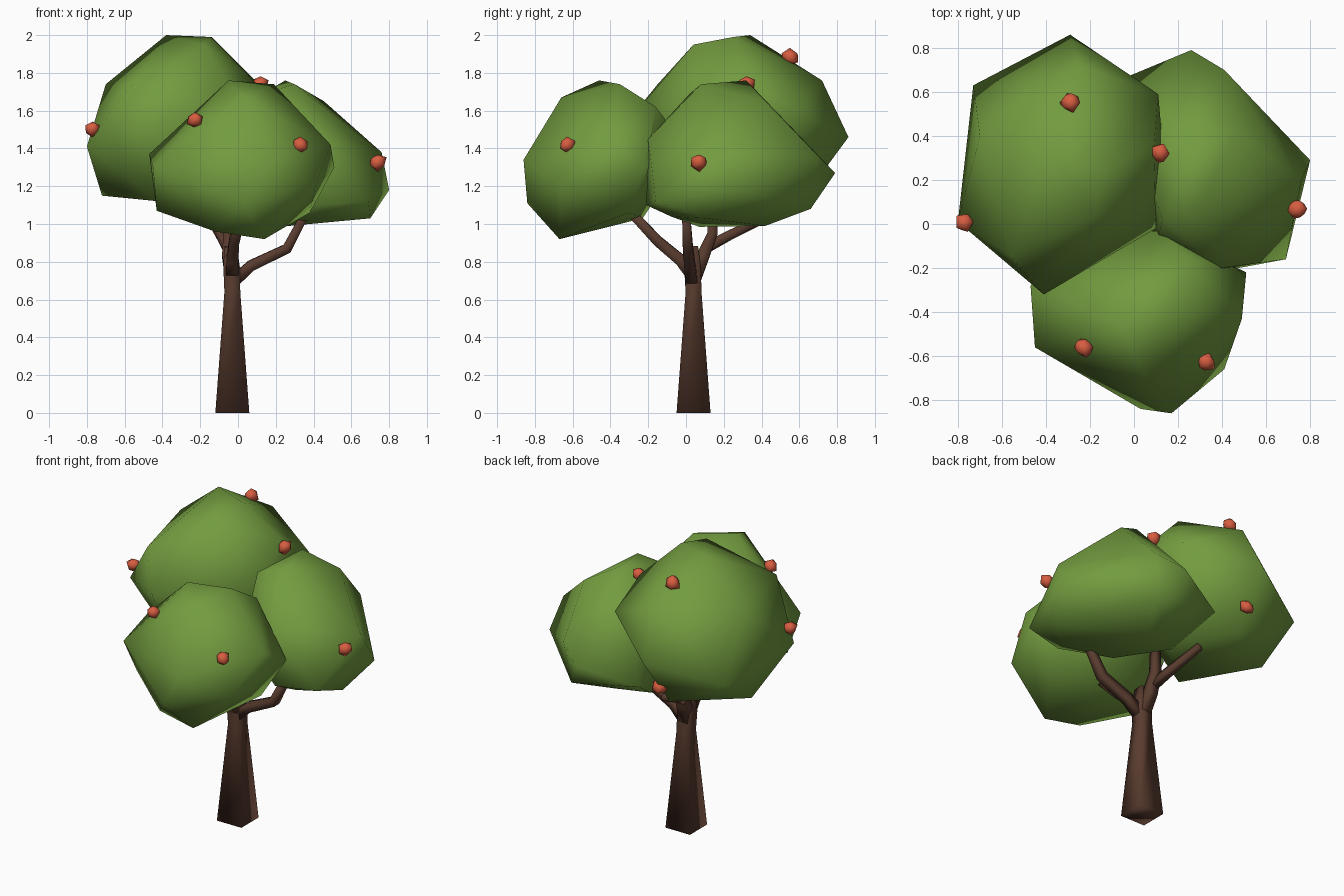
import bpy
import bmesh
import math
import random
from mathutils import Vector

random.seed(4)

default_cube = bpy.data.objects.get("Cube")
if default_cube:
    bpy.data.objects.remove(default_cube, do_unlink=True)


def make_material(name, red, green, blue):
    material = bpy.data.materials.new(name)
    material.use_nodes = True
    colour = (red, green, blue, 1)
    material.diffuse_color = colour
    for node in material.node_tree.nodes:
        if node.type == 'BSDF_PRINCIPLED':
            node.inputs["Base Color"].default_value = colour
            node.inputs["Roughness"].default_value = .8
    return material


leaf_green = make_material("leaf green", .17, .33, .05)
bark_brown = make_material("bark brown", .1, .045, .028)
fruit_red = make_material("fruit red", .68, .11, .052)


def finish(name, mesh_data, material, sharp_angle):
    """Turn a bmesh into a named, shaded object."""
    bmesh.ops.recalc_face_normals(mesh_data, faces=mesh_data.faces[:])
    mesh = bpy.data.meshes.new(name)
    mesh_data.to_mesh(mesh)
    mesh_data.free()
    mesh.materials.append(material)
    part = bpy.data.objects.new(name, mesh)
    bpy.context.scene.collection.objects.link(part)
    bpy.ops.object.select_all(action='DESELECT')
    part.select_set(True)
    bpy.context.view_layer.objects.active = part
    bpy.ops.object.shade_smooth_by_angle(angle=math.radians(sharp_angle))
    return part


def make_crown(name, corners):
    """Wrap a faceted foliage clump around its corner points."""
    crown = bmesh.new()
    for corner in corners:
        crown.verts.new(corner)
    hull = bmesh.ops.convex_hull(crown, input=crown.verts[:])
    unused = {item for key in ("geom_interior", "geom_unused") for item in hull[key]
              if isinstance(item, bmesh.types.BMVert)}
    bmesh.ops.delete(crown, geom=list(unused), context='VERTS')
    return finish(name, crown, leaf_green, 100)


def make_limb(name, path):
    """Tapered square limb through (centre, half width) pairs, capped at both ends."""
    limb = bmesh.new()
    sides = 4
    centres = [Vector(centre) for centre, half in path]
    rings = []
    for index, (centre, half) in enumerate(path):
        before = centres[max(index - 1, 0)]
        after = centres[min(index + 1, len(path) - 1)]
        turn = Vector((0, 0, 1)).rotation_difference(after - before)
        ring = []
        for x, y in ((-half, -half), (half, -half), (half, half), (-half, half)):
            ring.append(limb.verts.new(centres[index] + turn @ Vector((x, y, 0))))
        rings.append(ring)
    for lower, upper in zip(rings, rings[1:]):
        for side in range(sides):
            following = (side + 1) % sides
            limb.faces.new((lower[side], lower[following], upper[following], upper[side]))
    limb.faces.new(rings[0])
    limb.faces.new(rings[-1])
    return finish(name, limb, bark_brown, 120)


def make_fruit(name, place, radius=.046):
    """Small lumpy low-poly fruit."""
    fruit = bmesh.new()
    bmesh.ops.create_icosphere(fruit, subdivisions=1, radius=radius)
    for vert in fruit.verts:
        vert.co *= random.uniform(.8, 1.2)
        vert.co += Vector(place)
    return finish(name, fruit, fruit_red, 80)


# Foliage clumps
make_crown("back_crown", [
    (-.38, .34, 2), (-.14, .25, 1.99), (-.18, .04, 1.95), (-.25, .72, 1.76),
    (-.7, .4, 1.74), (-.73, .63, 1.34), (-.8, .01, 1.41), (-.29, .86, 1.46),
    (.09, .35, 1.76), (.11, .59, 1.6), (.13, .36, 1.5), (.1, -.02, 1.5),
    (-.41, -.32, 1.53), (-.56, -.15, 1.74), (-.72, .34, 1.15),
    (-.42, -.08, 1.12), (-.05, .25, 1.1), (-.31, .61, 1.12)])

make_crown("side_crown", [
    (.25, .32, 1.76), (.3, .08, 1.74), (.13, .02, 1.69), (.455, .42, 1.65),
    (.26, .79, 1.27), (.41, .7, 1.36), (.76, .2, 1.38), (.8, .29, 1.18),
    (.69, -.16, 1.12), (.7, .1, 1.03), (.4, -.2, 1.45), (.42, -.21, 1.1),
    (.48, -.08, 1.04), (.22, .07, .985), (.23, .42, .99), (0, .36, 1),
    (.38, .66, 1.08), (-.1, .64, 1.17), (.1, -.1, 1.3)])

make_crown("front_crown", [
    (-.05, -.46, 1.76), (.19, -.35, 1.74), (.03, -.66, 1.67), (.17, -.86, 1.34),
    (.03, -.84, 1.11), (.14, -.67, .92), (-.12, -.65, .96), (-.45, -.56, 1.3),
    (-.43, -.45, 1.07), (-.47, -.28, 1.37), (.51, -.22, 1.3), (.49, -.43, 1.42),
    (.41, -.66, 1.2), (.25, -.16, 1.62), (.39, -.19, 1.44),
    (.38, -.3, 1.06), (.12, -.03, 1.45), (-.1, -.23, 1.03), (-.2, -.05, 1.3)])

# Trunk and branches
make_limb("trunk", [
    ((-.03, .04, 0), .09), ((-.03, .04, .64), .042),
    ((-.033, .035, .76), .044), ((-.04, .03, .88), .034)])

make_limb("side_branch", [
    ((-.03, .03, .69), .032), ((.07, .02, .78), .029),
    ((.26, .01, .87), .027), ((.36, 0, 1.06), .021)])

make_limb("front_branch", [
    ((-.03, .04, .72), .034), ((-.03, -.03, .81), .031),
    ((-.02, -.15, .91), .027), ((.02, -.29, 1.06), .023)])

make_limb("back_branch", [
    ((-.03, .04, .7), .036), ((-.05, .09, .83), .034),
    ((-.05, .14, .95), .027), ((-.05, .14, 1.15), .022)])

make_limb("back_twig", [
    ((-.05, .1, .87), .026), ((-.09, .23, .94), .023), ((-.15, .44, 1.04), .019)])

# Fruit scattered over the foliage
fruit_places = [
    (-.77, .01, 1.5), (-.29, .55, 1.88), (.12, .32, 1.74), (.74, .07, 1.33),
    (-.23, -.56, 1.55), (.33, -.63, 1.42), (-.3, .7, 1.25)]
for number, place in enumerate(fruit_places, start=1):
    make_fruit(f"fruit_{number}", place)
